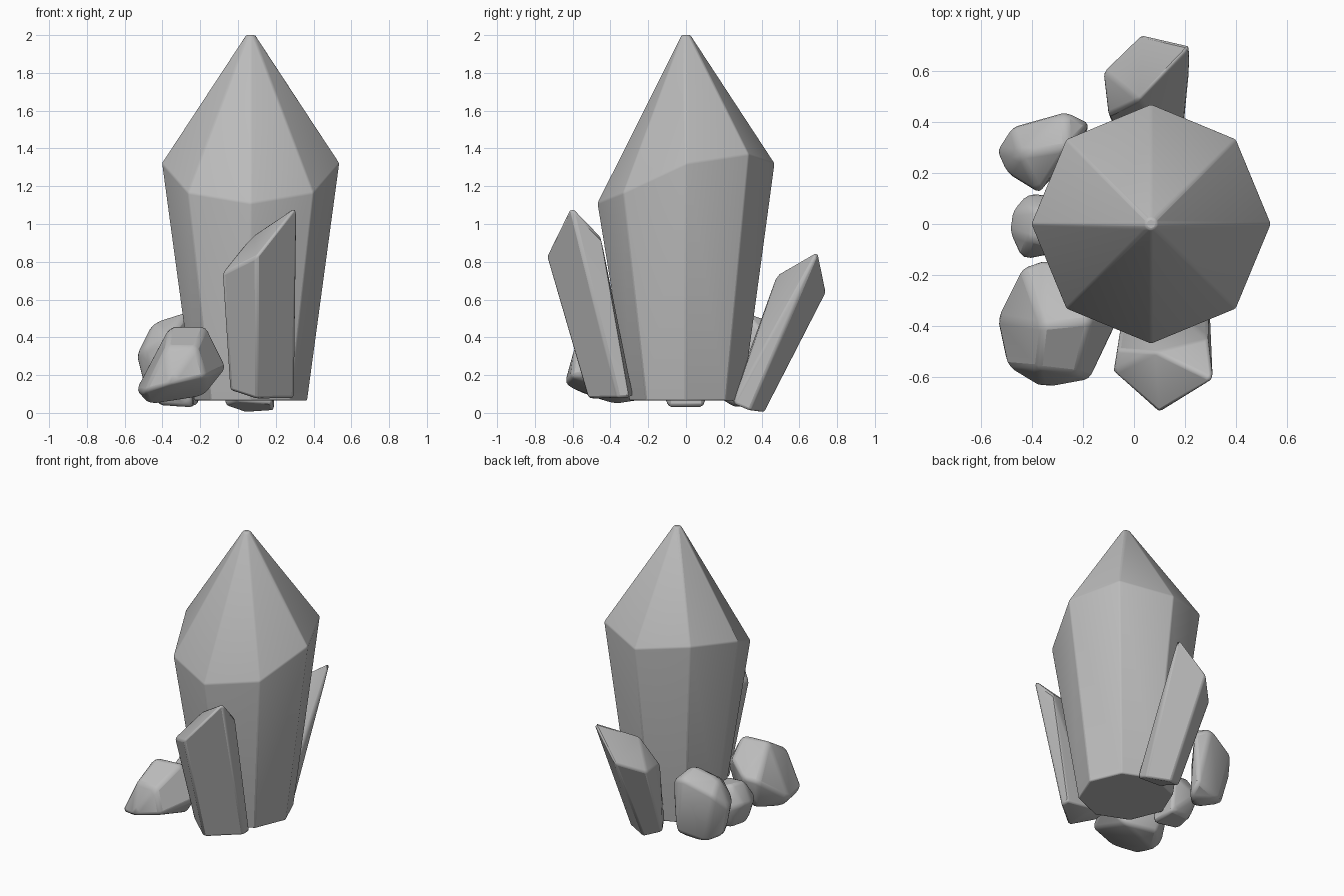
import bpy, bmesh, math

cube = bpy.data.objects.get("Cube")
if cube:
    bpy.data.objects.remove(cube, do_unlink=True)

stone = bpy.data.materials.new("grey stone")
stone.use_nodes = True
stone.diffuse_color = (0.5, 0.5, 0.5, 1)
stone.node_tree.nodes["Principled BSDF"].inputs["Base Color"].default_value = (0.5, 0.5, 0.5, 1)


def facet_stone(name, corners, bevel=0.014):
    """Faceted solid wrapped around its corner points, with softened edges."""
    bm = bmesh.new()
    for c in corners:
        bm.verts.new(c)
    hull = bmesh.ops.convex_hull(bm, input=bm.verts)
    loose = {v for v in hull["geom_interior"] + hull["geom_unused"]
             if isinstance(v, bmesh.types.BMVert)}
    bmesh.ops.delete(bm, geom=list(loose), context="VERTS")
    bmesh.ops.dissolve_limit(bm, angle_limit=math.radians(9), verts=bm.verts, edges=bm.edges)
    bmesh.ops.recalc_face_normals(bm, faces=bm.faces)
    mesh = bpy.data.meshes.new(name)
    bm.to_mesh(mesh)
    bm.free()
    mesh.materials.append(stone)
    obj = bpy.data.objects.new(name, mesh)
    bpy.context.collection.objects.link(obj)
    soft = obj.modifiers.new("soft edges", "BEVEL")
    soft.width, soft.segments = bevel, 2
    soft.limit_method, soft.angle_limit = "ANGLE", math.radians(10)
    bpy.ops.object.select_all(action="DESELECT")
    obj.select_set(True)
    bpy.context.view_layer.objects.active = obj
    bpy.ops.object.shade_smooth_by_angle(angle=math.radians(40))
    return obj


def ring(radius, heights):
    """Eight corners around the main crystal's axis, starting at the front."""
    turn = [math.radians(45 * i - 90) for i in range(8)]
    return [(0.067 + radius * math.cos(a), radius * math.sin(a), z)
            for a, z in zip(turn, heights)]


# Main crystal: tapered eight-sided shaft, tilted shoulder, pointed tip
shoulder = [1.11, 1.165, 1.32, 1.37, 1.32, 1.37, 1.32, 1.165]
facet_stone("main_crystal", ring(0.3, [0.065] * 8) + ring(0.47, shoulder)
            + ring(0.025, [2.0] * 8), 0.008)

# Front shard: leans forward, slanted tip
facet_stone("front_shard", [
    (-.08, -.58, .74), (.1, -.74, .83), (.31, -.61, 1.095), (.29, -.45, .93),
    (.08, -.50, .94), (-.065, -.49, .76),
    (-.04, -.42, .12), (.1, -.52, .075), (.295, -.36, .08), (.295, -.3, .08),
    (.1, -.28, .09), (-.04, -.33, .13)])

# Back shard: leans backward
facet_stone("back_shard", [
    (.225, .7, .86), (.03, .745, .64), (-.12, .6, .56), (.02, .485, .735),
    (-.1, .43, .55),
    (.19, .34, .01), (.04, .415, 0), (-.07, .36, .04), (0, .24, .06),
    (.18, .25, .05)])

# Boulders along the right side
facet_stone("front_boulder", [
    (-.54, -.37, .12), (-.5, -.56, .11), (-.47, -.38, .045), (-.36, -.645, .15),
    (-.17, -.61, .19), (-.22, -.59, .35), (-.38, -.57, .35), (-.36, -.4, .46),
    (-.17, -.38, .46), (-.06, -.38, .24), (-.44, -.17, .28), (-.34, -.135, .3),
    (-.38, -.22, .07), (-.18, -.3, .09), (-.2, -.22, .36)], 0.02)

facet_stone("back_boulder", [
    (-.27, .44, .49), (-.26, .3, .54), (-.45, .27, .48), (-.48, .38, .4),
    (-.54, .29, .3), (-.5, .2, .33), (-.37, .12, .4), (-.17, .39, .44),
    (-.49, .27, .1), (-.4, .36, .06), (-.33, .25, .03), (-.21, .3, .03),
    (-.36, .14, .1), (-.2, .4, .1)], 0.02)

facet_stone("small_boulder", [
    (-.49, -.03, .2), (-.48, .05, .22), (-.42, .12, .2), (-.44, -.14, .2),
    (-.41, -.06, .33), (-.39, .06, .34), (-.25, -.1, .3), (-.25, .1, .3),
    (-.42, -.07, .04), (-.4, .07, .05), (-.24, -.1, .03), (-.23, .1, .03)], 0.02)
